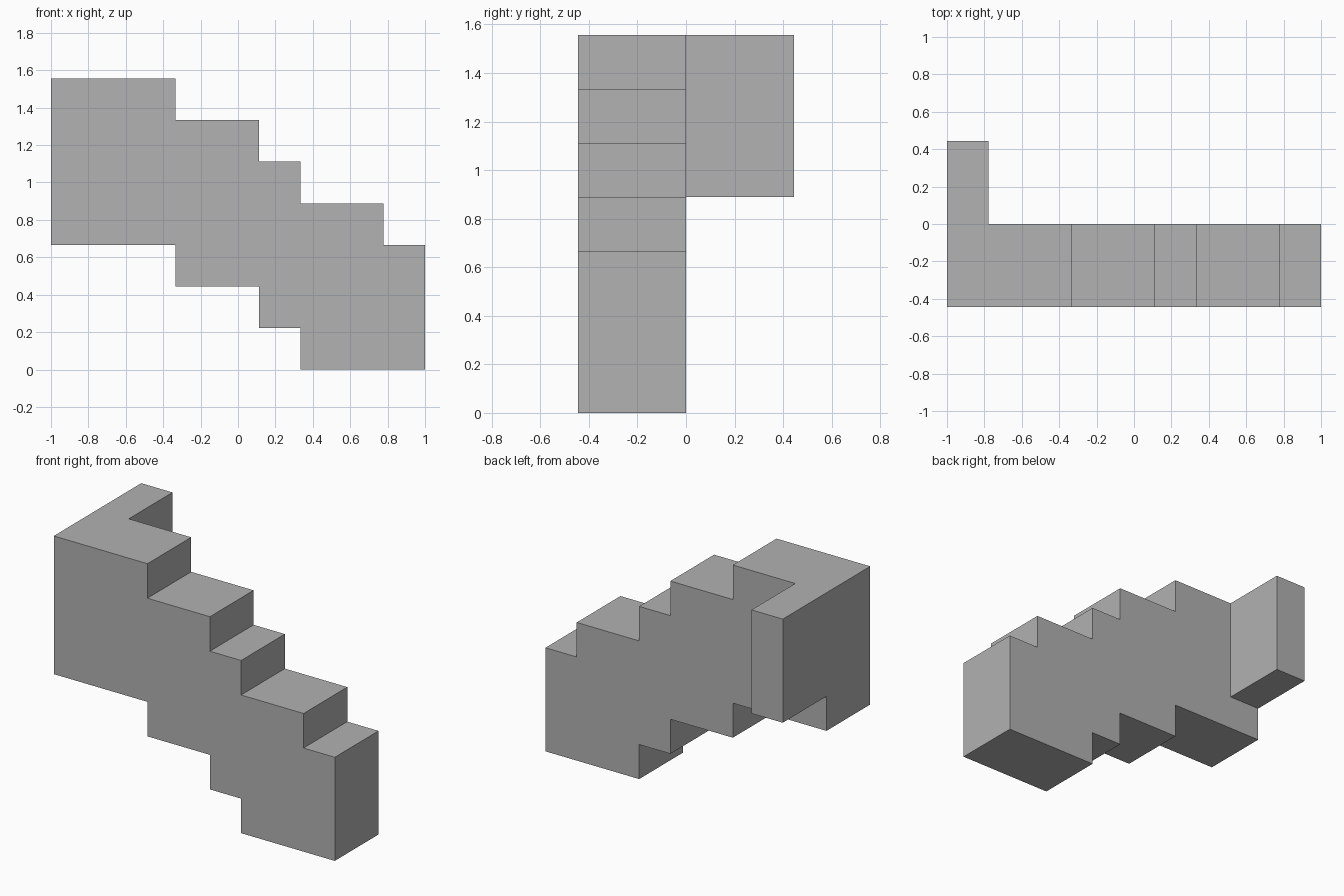
import bpy
import bmesh
from mathutils import Vector

cube = bpy.data.objects.get("Cube")
if cube:
    bpy.data.objects.remove(cube, do_unlink=True)

U = 2 / 9  # one module of the staircase grid

# Plain grey material
grey = bpy.data.materials.new("plain_grey")
grey.use_nodes = True
colour = (0.445, 0.445, 0.445, 1)
grey.diffuse_color = colour
grey.node_tree.nodes["Principled BSDF"].inputs["Base Color"].default_value = colour

# Stepped outline in modules: (x start, x end, height) along top and underside
top_steps = [(0, 3, 7), (3, 5, 6), (5, 6, 5), (6, 8, 4), (8, 9, 3)]
under_steps = [(0, 3, 3), (3, 5, 2), (5, 6, 1), (6, 9, 0)]


def step_points(steps):
    return [(x, z) for start, end, z in steps for x in (start, end)]


outline = step_points(under_steps) + step_points(top_steps)[::-1]

# Stepped wall: front profile extruded backwards
bm = bmesh.new()
front = bm.faces.new([bm.verts.new((x * U - 1, -2 * U, z * U)) for x, z in outline])
extruded = bmesh.ops.extrude_face_region(bm, geom=[front], use_keep_orig=True)["geom"]
bmesh.ops.translate(bm, vec=(0, 2 * U, 0),
                    verts=[g for g in extruded if isinstance(g, bmesh.types.BMVert)])
bmesh.ops.recalc_face_normals(bm, faces=bm.faces)


def cut(face, point, normal):
    """Split one face by a plane and return the piece on the normal's side."""
    geom = [face, *face.edges, *face.verts]
    result = bmesh.ops.bisect_plane(bm, geom=geom, plane_co=point, plane_no=normal)["geom"]
    pieces = [g for g in result if isinstance(g, bmesh.types.BMFace)]
    return max(pieces, key=lambda f: (f.calc_center_median() - Vector(point)).dot(normal))


# Return wing: cut a patch from the back face and pull it out
back = max(bm.faces, key=lambda f: f.calc_center_median().y)
patch = cut(back, (U - 1, 0, 0), Vector((-1, 0, 0)))
patch = cut(patch, (0, 0, 4 * U), Vector((0, 0, 1)))
wing = bmesh.ops.extrude_discrete_faces(bm, faces=[patch])["faces"][0]
bmesh.ops.translate(bm, vec=(0, 2 * U, 0), verts=wing.verts)

# Merge coplanar pieces
bmesh.ops.dissolve_limit(bm, angle_limit=0.01, verts=bm.verts, edges=bm.edges)
bmesh.ops.recalc_face_normals(bm, faces=bm.faces)

mesh = bpy.data.meshes.new("stepped_wall")
bm.to_mesh(mesh)
bm.free()
mesh.materials.append(grey)
bpy.context.collection.objects.link(bpy.data.objects.new("stepped_wall", mesh))
